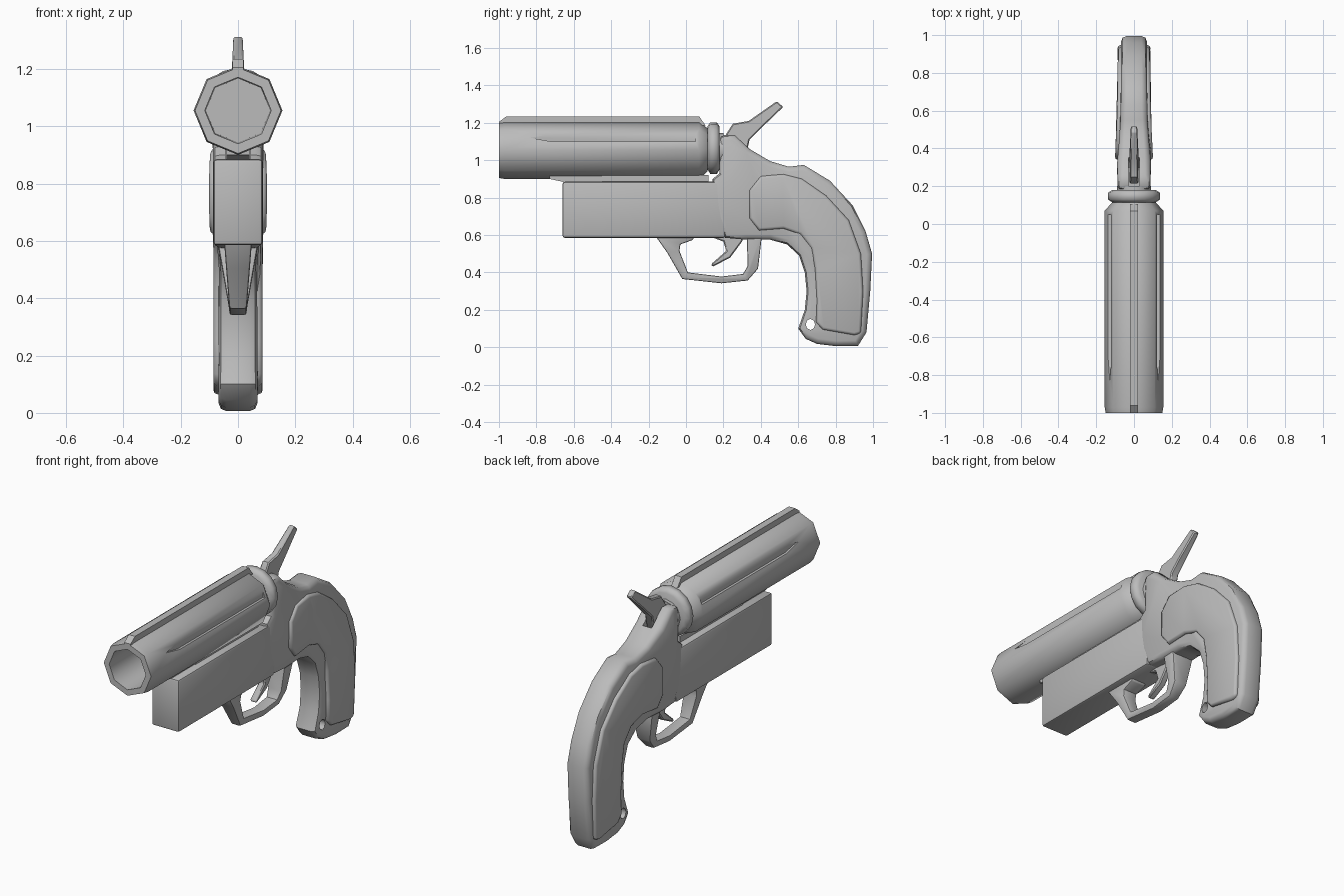
import bpy, bmesh, math
from mathutils import Vector

if "Cube" in bpy.data.objects:
    bpy.data.objects.remove(bpy.data.objects["Cube"], do_unlink=True)

metal = bpy.data.materials.new("grey metal")
metal.use_nodes = True
metal.diffuse_color = (0.5, 0.5, 0.5, 1)
metal.node_tree.nodes["Principled BSDF"].inputs["Base Color"].default_value = (0.5, 0.5, 0.5, 1)


def make(name, bm):
    bmesh.ops.recalc_face_normals(bm, faces=bm.faces)
    mesh = bpy.data.meshes.new(name)
    bm.to_mesh(mesh)
    bm.free()
    mesh.materials.append(metal)
    obj = bpy.data.objects.new(name, mesh)
    bpy.context.collection.objects.link(obj)
    return obj


def slab(name, outline, width, centre=0.0):
    """Side outline of (y, z) points, extruded across x; width may vary with y and z."""
    half = width if callable(width) else lambda y, z: width
    bm = bmesh.new()
    sides = [[bm.verts.new((centre + s * half(y, z), y, z)) for y, z in outline] for s in (-1, 1)]
    bm.faces.new(sides[0])
    bm.faces.new(sides[1][::-1])
    for i in range(len(outline)):
        j = (i + 1) % len(outline)
        bm.faces.new((sides[0][i], sides[1][i], sides[1][j], sides[0][j]))
    return make(name, bm)


def lathe(name, profile, sides, z, x=0.0, y0=0.0):
    """Revolve (y, radius) points around the y axis, with a corner at the top."""
    bm = bmesh.new()
    rings = []
    for y, r in profile:
        angles = [2 * math.pi * k / sides for k in range(sides)]
        rings.append([bm.verts.new((x + r * math.sin(a), y0 + y, z + r * math.cos(a))) for a in angles])
    for a, b in zip(rings, rings[1:]):
        for i in range(sides):
            j = (i + 1) % sides
            bm.faces.new((a[i], a[j], b[j], b[i]))
    bm.faces.new(rings[0])
    bm.faces.new(rings[-1])
    return make(name, bm)


def rect(y0, y1, z0, z1):
    return [(y0, z0), (y1, z0), (y1, z1), (y0, z1)]


def apply(obj, mod):
    bpy.ops.object.select_all(action="DESELECT")
    bpy.context.view_layer.objects.active = obj
    obj.select_set(True)
    bpy.ops.object.modifier_apply(modifier=mod.name)


def bevel(obj, size, segments=2, angle=60):
    mod = obj.modifiers.new("Bevel", "BEVEL")
    mod.width, mod.segments = size, segments
    mod.limit_method, mod.angle_limit = "ANGLE", math.radians(angle)
    apply(obj, mod)


def cut(obj, cutter):
    cutter.hide_render = True
    mod = obj.modifiers.new("Cut", "BOOLEAN")
    mod.operation, mod.solver, mod.object = "DIFFERENCE", "EXACT", cutter
    apply(obj, mod)
    bpy.data.objects.remove(cutter, do_unlink=True)


def smooth(obj, angle=40):
    bpy.ops.object.select_all(action="DESELECT")
    bpy.context.view_layer.objects.active = obj
    obj.select_set(True)
    bpy.ops.object.shade_smooth_by_angle(angle=math.radians(angle))


def ramp(v, lo, hi, a, b):
    t = min(max((v - lo) / (hi - lo), 0), 1)
    return a + (b - a) * t


# Barrel: octagonal tube with an open bore and a shallow flute along each side
axis = 1.055
barrel = lathe("barrel", [(0.02, 0.112), (-1, 0.116), (-1, 0.15), (-0.97, 0.155),
                          (0.07, 0.155), (0.115, 0.115)], 8, axis)
for s in (-1, 1):
    cut(barrel, slab("flute_cutter", [(-0.83, 1.12), (-0.72, 1.1), (0.05, 1.1),
                                      (0.05, 1.14), (-0.72, 1.14)], 0.02, s * 0.142))
smooth(barrel, 50)

# Rib along the top of the barrel
slab("top_rib", [(-1, 1.185), (-1, 1.205), (-0.96, 1.235), (0.07, 1.235), (0.105, 1.185)], 0.02)

# Breech ring and the hub behind it
ring = lathe("breech_ring", [(0.115, 0.115), (0.13, 0.138), (0.165, 0.138), (0.18, 0.115)], 16, 1.065)
smooth(ring, 60)
hub = lathe("breech_hub", [(0.09, 0.09), (0.2, 0.09)], 12, axis)
smooth(hub)

# Fore block under the barrel, with a rail and hinge lug between them
fore = slab("fore_block", rect(-0.66, 0.21, 0.585, 0.885), 0.086)
bevel(fore, 0.012, 2)
smooth(fore)
slab("barrel_rail", rect(-0.45, 0.12, 0.87, 0.92), 0.045)
slab("hinge_lug", [(-0.73, 0.9), (-0.66, 0.885), (-0.6, 0.87), (-0.45, 0.87), (-0.45, 0.925), (-0.73, 0.925)], 0.04)

# Frame: receiver and curved grip in one piece
frame_outline = [
    (0.18, 1.135), (0.18, 0.93), (0.142, 0.9), (0.148, 0.77), (0.165, 0.68), (0.21, 0.585),
    (0.32, 0.575), (0.45, 0.575), (0.54, 0.55), (0.605, 0.49), (0.635, 0.4), (0.645, 0.3),
    (0.635, 0.2), (0.6, 0.1), (0.64, 0.045), (0.7, 0.018), (0.8, 0.006), (0.92, 0.008),
    (0.965, 0.08), (0.985, 0.3), (0.995, 0.5), (0.96, 0.62), (0.89, 0.76), (0.77, 0.89),
    (0.63, 0.975), (0.55, 0.965), (0.45, 0.995), (0.34, 1.06), (0.26, 1.135)]
frame = slab("frame_and_grip", frame_outline, lambda y, z: ramp(y, 0.3, 0.62, 0.088, 0.068))
bevel(frame, 0.028, 2, 70)
cut(frame, slab("hammer_slot_cutter", [(0.2, 1.2), (0.2, 1.0), (0.3, 1.0), (0.4, 1.1), (0.4, 1.2)], 0.028))
cut(frame, slab("lanyard_cutter", [(0.665 + 0.025 * math.cos(k * math.pi / 4),
                                    0.122 + 0.03 * math.sin(k * math.pi / 4)) for k in range(8)], 0.2))
smooth(frame, 45)

# Grip panels, thicker near the receiver
panel_outline = [
    (0.34, 0.84), (0.4, 0.915), (0.52, 0.925), (0.62, 0.9), (0.75, 0.81), (0.87, 0.68),
    (0.935, 0.5), (0.947, 0.3), (0.935, 0.075), (0.9, 0.065), (0.73, 0.095), (0.695, 0.135),
    (0.7, 0.25), (0.69, 0.42), (0.67, 0.53), (0.61, 0.605), (0.52, 0.635), (0.39, 0.625), (0.34, 0.69)]
for side, s in (("left", 1), ("right", -1)):
    panel = slab(side + "_grip_panel", panel_outline, lambda y, z: ramp(y, 0.34, 0.65, 0.051, 0.036), s * 0.05)
    bevel(panel, 0.014, 2, 70)
    smooth(panel, 50)

# Hammer with a slanted spur
hammer = slab("hammer", [
    (0.22, 1.02), (0.215, 1.14), (0.25, 1.195), (0.335, 1.21), (0.485, 1.315), (0.52, 1.285),
    (0.4, 1.17), (0.34, 1.11), (0.32, 1.02)], lambda y, z: ramp(z, 1.15, 1.3, 0.024, 0.016))
bevel(hammer, 0.006, 1)
smooth(hammer)

# Trigger guard, flaring where it meets the frame
guard = slab("trigger_guard", [
    (-0.16, 0.59), (-0.1, 0.505), (-0.02, 0.365), (0.19, 0.342), (0.33, 0.357), (0.385, 0.42),
    (0.405, 0.59), (0.325, 0.59), (0.33, 0.435), (0.305, 0.392), (0.19, 0.378), (0.01, 0.4),
    (-0.035, 0.515), (-0.03, 0.55), (0.04, 0.575), (0.04, 0.59)],
    lambda y, z: ramp(z, 0.36, 0.59, 0.03, 0.048 if y < 0.1 else 0.07))
bevel(guard, 0.012, 2, 70)
smooth(guard)

# Trigger
trigger = slab("trigger", [
    (0.12, 0.595), (0.2, 0.565), (0.215, 0.515), (0.135, 0.445), (0.14, 0.43), (0.235, 0.478),
    (0.3, 0.565), (0.31, 0.595)], 0.02)
bevel(trigger, 0.006, 1)
smooth(trigger)
